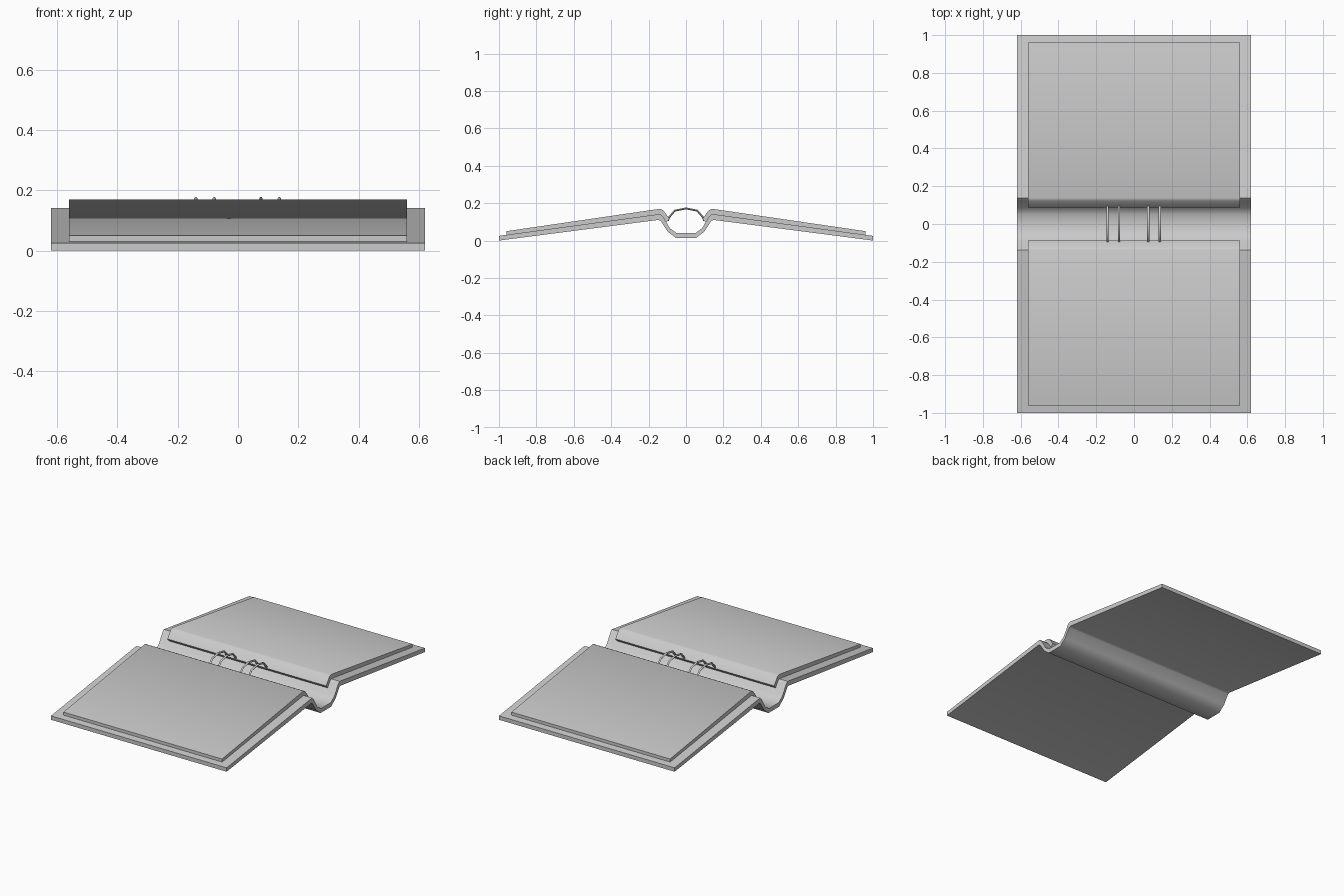
import bpy, bmesh, math

if "Cube" in bpy.data.objects:
    bpy.data.objects.remove(bpy.data.objects["Cube"])


def finish(obj, angle=40):
    bpy.ops.object.select_all(action='DESELECT')
    obj.select_set(True)
    bpy.context.view_layer.objects.active = obj
    bpy.ops.object.shade_smooth_by_angle(angle=math.radians(angle))


def sheet(name, top, bottom, half_x):
    """Solid sheet: matched top/bottom (y, z) lines, stretched along x."""
    bm = bmesh.new()
    rows = [[bm.verts.new(p) for p in (
        (-half_x, *t), (half_x, *t), (half_x, *b), (-half_x, *b))]
        for t, b in zip(top, bottom)]
    for a, b in zip(rows, rows[1:]):
        for i in range(4):
            j = (i + 1) % 4
            bm.faces.new((a[i], a[j], b[j], b[i]))
    bm.faces.new(rows[0])
    bm.faces.new(rows[-1])
    bmesh.ops.recalc_face_normals(bm, faces=bm.faces)
    mesh = bpy.data.meshes.new(name)
    bm.to_mesh(mesh)
    bm.free()
    obj = bpy.data.objects.new(name, mesh)
    bpy.context.collection.objects.link(obj)
    finish(obj)
    return obj


def mirrored(line):
    return line + [(-y, z) for y, z in reversed(line)]


# Folded cover with the spine channel
cover_top = [(-1, 0.025), (-0.138, 0.142), (-0.123, 0.128), (-0.086, 0.066), (-0.05, 0.04)]
cover_bottom = [(-1, 0), (-0.15, 0.11), (-0.135, 0.105), (-0.098, 0.048), (-0.053, 0.013)]
sheet("cover", mirrored(cover_top), mirrored(cover_bottom), 0.62)

# Page stacks, bending down into the channel
page_top = [(-0.96, 0.05), (-0.138, 0.17), (-0.122, 0.162), (-0.088, 0.116)]
page_bottom = [(-0.96, 0.03), (-0.138, 0.14), (-0.123, 0.126), (-0.105, 0.096)]
for name, s in (("front_pages", 1), ("back_pages", -1)):
    sheet(name, [(s * y, z) for y, z in page_top],
          [(s * y, z) for y, z in page_bottom], 0.56)

# Binder rings: round wire arches bridging the two stacks
arch = [(-0.098, 0.105), (-0.09, 0.125), (-0.06, 0.16), (0, 0.172),
        (0.06, 0.16), (0.09, 0.125), (0.098, 0.105)]
for n, x in enumerate((-0.14, -0.079, 0.076, 0.137)):
    curve = bpy.data.curves.new("ring", 'CURVE')
    curve.dimensions = '3D'
    curve.bevel_depth = 0.006
    curve.bevel_resolution = 1
    curve.use_fill_caps = True
    spline = curve.splines.new('POLY')
    spline.points.add(len(arch) - 1)
    for p, (y, z) in zip(spline.points, arch):
        p.co = (x, y, z, 1)
    ring = bpy.data.objects.new(f"binder_ring_{n + 1}", curve)
    bpy.context.collection.objects.link(ring)
    bpy.ops.object.select_all(action='DESELECT')
    ring.select_set(True)
    bpy.context.view_layer.objects.active = ring
    bpy.ops.object.convert(target='MESH')
    finish(bpy.context.view_layer.objects.active, 60)
